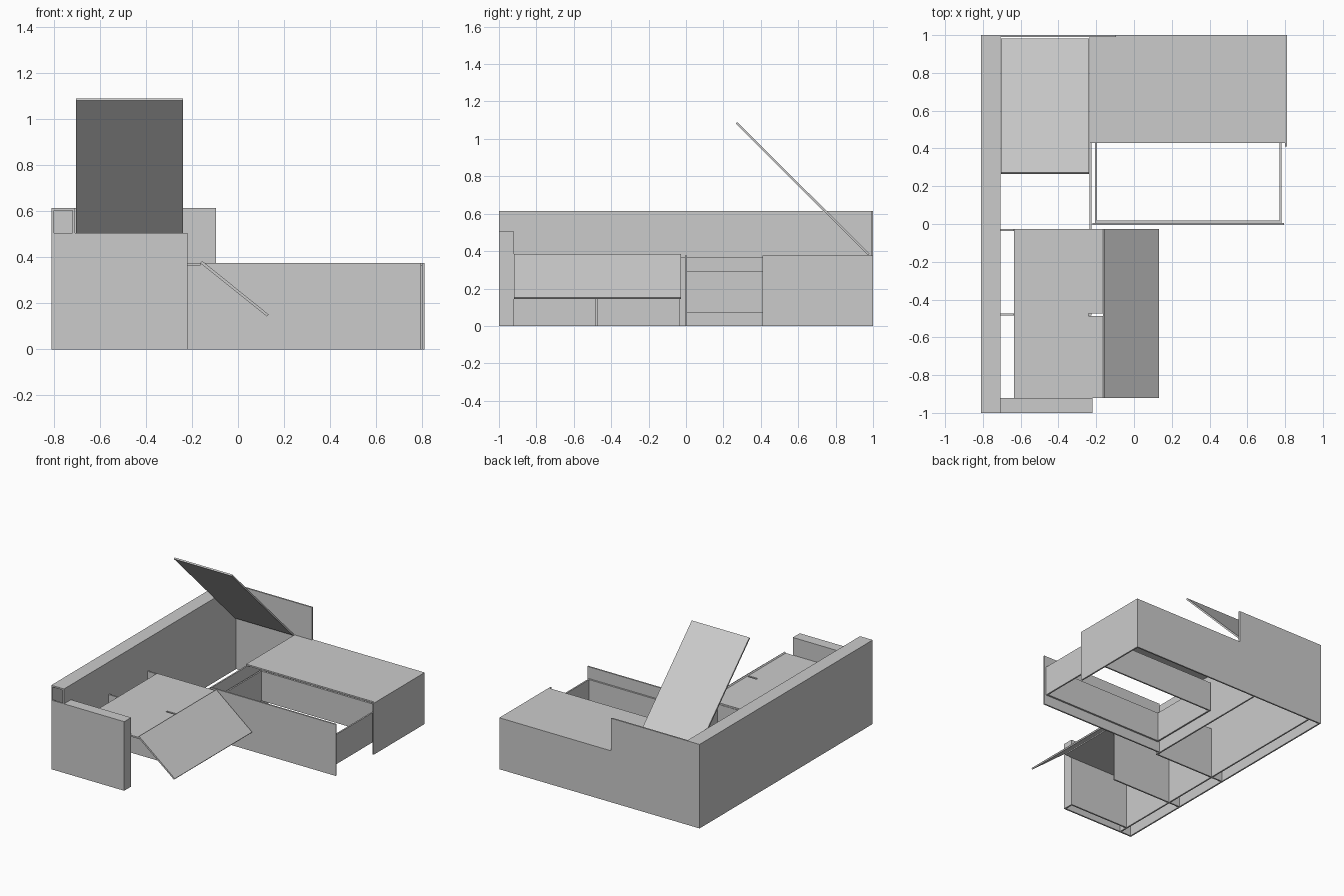
import bpy
from mathutils import Vector

if "Cube" in bpy.data.objects:
    bpy.data.objects.remove(bpy.data.objects["Cube"])

T = 0.011  # board thickness


def mesh_object(name, verts, faces):
    me = bpy.data.meshes.new(name)
    me.from_pydata(verts, [], faces)
    me.update()
    ob = bpy.data.objects.new(name, me)
    bpy.context.collection.objects.link(ob)
    return ob


def extrude(name, profile, axis, lo, hi):
    """Extrude a 2D outline along an axis: the outline uses the other two axes in order."""
    def place(p, h):
        c = list(p)
        c.insert("xyz".index(axis), h)
        return Vector(c)
    n = len(profile)
    area = sum(profile[i][0] * profile[(i + 1) % n][1] - profile[(i + 1) % n][0] * profile[i][1]
               for i in range(n))
    if (area < 0) != (axis == "y"):  # keep normals outward
        profile = profile[::-1]
    verts = [place(p, lo) for p in profile] + [place(p, hi) for p in profile]
    faces = [list(range(n))[::-1], list(range(n, 2 * n))]
    faces += [[i, (i + 1) % n, n + (i + 1) % n, n + i] for i in range(n)]
    return mesh_object(name, verts, faces)


def board(name, x, y, z):
    return extrude(name, [(x[0], y[0]), (x[1], y[0]), (x[1], y[1]), (x[0], y[1])], "z", *z)


L, R = -0.81, 0.81          # overall width
BI = -0.707                 # inner face of the long backrest
SX = -0.235                 # left face of the middle partition
SEAT, BACK, ARM = 0.376, 0.614, 0.505

# Stepped rear panel
extrude("rear_panel", [(L, 0), (R, 0), (R, SEAT - T), (-0.095, SEAT - T), (-0.095, BACK), (L, BACK)],
        "y", 1 - T, 1)

# Hollow long backrest
board("backrest_outer", (L, L + T), (-1, 1 - T), (0, BACK - T))
board("backrest_inner", (BI - T, BI), (-1 + T, 1 - T), (0, BACK - T))
board("backrest_inner_tip", (BI - T, BI), (-1, -1 + T), (ARM, BACK - T))
board("backrest_top", (L, BI), (-1, 1 - T), (BACK - T, BACK))

# Hollow armrest at the front
board("arm_front", (L + T, -0.22), (-1, -1 + T), (0, ARM))
board("arm_inner", (BI, -0.22), (-0.92 - T, -0.92), (0, ARM - T))
board("arm_end", (-0.22 - T, -0.22), (-1 + T, -0.92 - T), (0, ARM - T))
board("arm_top", (BI, -0.22), (-1 + T, -0.92), (ARM - T, ARM))

# Cross partitions, continued inside the backrest, with a raised rear tab
for i, y in enumerate((-0.485, -0.038)):
    extrude(f"cross_partition_{i}", [(BI, 0), (-0.225, 0), (-0.225, SEAT - T - 0.002),
            (-0.637, SEAT - T - 0.002), (-0.637, SEAT), (BI, SEAT)], "y", y, y + T)
    board(f"backrest_rib_{i}", (L + T, BI - T), (y, y + T), (0, SEAT - T))

# Long partition beside the drawer bay
board("middle_partition", (SX, SX + T), (-0.027, 1 - T), (0, SEAT - T))

# Slid-forward lid with a slot, and its drooping hinged half
extrude("sliding_lid", [(-0.635, -0.92), (-0.162, -0.92), (-0.162, -0.487), (-0.24, -0.487),
        (-0.24, -0.473), (-0.162, -0.473), (-0.162, -0.027), (-0.635, -0.027)], "z", SEAT - T, SEAT)
extrude("folded_lid", [(-0.164, 0.375), (0.126, 0.143), (0.133, 0.152), (-0.156, 0.385)],
        "y", -0.92, -0.027)

# Raised rear lid at 45 degrees
extrude("raised_lid", [(0.973, 0.378), (0.982, 0.386), (0.273, 1.09), (0.265, 1.082)],
        "x", -0.704, -0.238)

# Right seat module
board("seat_top", (SX, R), (0.43, 1), (SEAT - T, SEAT))
board("seat_side", (R - T, R), (0.41, 1 - T), (0, SEAT - T))
board("seat_side_lip", (R - T, R), (0.41, 0.43), (SEAT - T, SEAT))

# Pulled-out bottomless drawer
DZ = (0.073, 0.29)
board("drawer_front", (-0.22, 0.795), (-0.006, 0.005), (0, SEAT))
board("drawer_box_front", (-0.207 + T, 0.782 - T), (0.005, 0.018), DZ)
board("drawer_box_back", (-0.207 + T, 0.782 - T), (0.56 - T, 0.56), DZ)
for side, x in (("left", -0.207), ("right", 0.782 - T)):
    board(f"drawer_side_{side}", (x, x + T), (0.005, 0.56), DZ)
